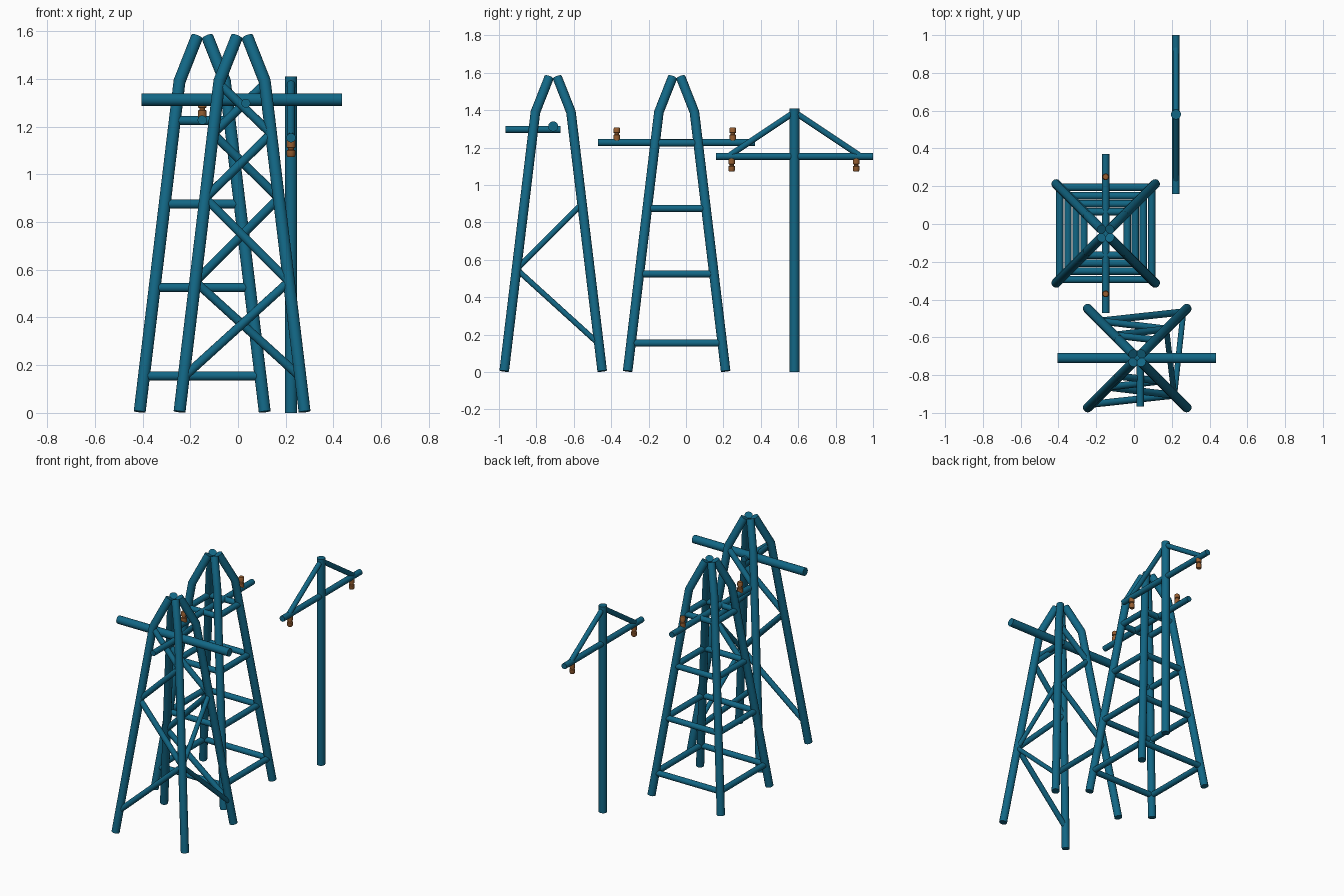
import bpy, bmesh, math
from mathutils import Vector

if "Cube" in bpy.data.objects:
    bpy.data.objects.remove(bpy.data.objects["Cube"])


def material(name, color):
    m = bpy.data.materials.new(name)
    m.diffuse_color = color
    m.use_nodes = True
    m.node_tree.nodes["Principled BSDF"].inputs["Base Color"].default_value = m.diffuse_color
    return m


BLUE = material("blue_paint", (0.006, 0.135, 0.235, 1))
BROWN = material("brown_ceramic", (0.30, 0.11, 0.03, 1))


def finish(name, mesh, mat):
    ob = bpy.data.objects.new(name, mesh)
    bpy.context.collection.objects.link(ob)
    mesh.materials.clear()
    mesh.materials.append(mat)
    for o in bpy.context.selected_objects:
        o.select_set(False)
    ob.select_set(True)
    bpy.context.view_layer.objects.active = ob
    bpy.ops.object.shade_smooth_by_angle(angle=math.radians(40))
    return ob


def tube(name, pts, r, sides=14):
    """Capped round tube along a polyline, mitred at inner points."""
    pts = [Vector(p) for p in pts]
    dirs = [(b - a).normalized() for a, b in zip(pts, pts[1:])]
    up = Vector((0, 0, 1)) if abs(dirs[0].z) < 0.9 else Vector((1, 0, 0))
    u = dirs[0].cross(up).normalized()
    v = dirs[0].cross(u)
    ring0 = [pts[0] + r * (math.cos(t) * u + math.sin(t) * v)
             for t in (2 * math.pi * k / sides for k in range(sides))]
    bm = bmesh.new()
    rings = [[bm.verts.new(p) for p in ring0]]
    for i, d in enumerate(dirs):
        n = (d + dirs[i + 1]).normalized() if i + 1 < len(dirs) else d
        # slide the previous ring along the segment onto the next joint plane
        rings.append([bm.verts.new(q.co + d * ((pts[i + 1] - q.co).dot(n) / d.dot(n)))
                      for q in rings[-1]])
    for a, b in zip(rings, rings[1:]):
        for k in range(sides):
            j = (k + 1) % sides
            bm.faces.new((a[k], a[j], b[j], b[k]))
    bm.faces.new(rings[0])
    bm.faces.new(rings[-1])
    bmesh.ops.recalc_face_normals(bm, faces=bm.faces)
    mesh = bpy.data.meshes.new(name)
    bm.to_mesh(mesh)
    bm.free()
    return finish(name, mesh, BLUE)


def insulator(name, loc, direction):
    """Lathed two-step insulator standing (+1) or hanging (-1) on an arm."""
    profile = [(0.018, 0.01), (0.018, 0.040), (0.012, 0.043), (0.012, 0.050),
               (0.018, 0.053), (0.018, 0.074), (0.014, 0.081)]
    n = 14
    bm = bmesh.new()
    rings = [[bm.verts.new((r * math.cos(2 * math.pi * k / n),
                            r * math.sin(2 * math.pi * k / n), direction * z))
              for k in range(n)] for r, z in profile]
    for a, b in zip(rings, rings[1:]):
        for k in range(n):
            j = (k + 1) % n
            bm.faces.new((a[k], a[j], b[j], b[k]))
    bm.faces.new(rings[0])
    bm.faces.new(rings[-1])
    bmesh.ops.recalc_face_normals(bm, faces=bm.faces)
    mesh = bpy.data.meshes.new(name)
    bm.to_mesh(mesh)
    bm.free()
    finish(name, mesh, BROWN).location = loc


CORNERS = [(-1, -1), (1, -1), (1, 1), (-1, 1)]
FOOT, KNEE, TOP = (0.262, 0.005), (0.095, 1.39), (0.022, 1.575)


def corner(c, sx, sy, z):
    """Point on the lower straight part of a tower leg."""
    h = FOOT[0] + (KNEE[0] - FOOT[0]) * (z - FOOT[1]) / (KNEE[1] - FOOT[1])
    return (c[0] + sx * h, c[1] + sy * h, z)


def legs(name, c):
    for i, (sx, sy) in enumerate(CORNERS):
        tube(f"{name}_leg_{i + 1}",
             [(c[0] + sx * h, c[1] + sy * h, z) for h, z in (FOOT, KNEE, TOP)], 0.0255)


# Middle tower: square rings, cross arm, standing insulators
A = (-0.15, -0.05)
legs("middle_tower", A)
for z in (0.155, 0.525, 0.875, 1.225):
    for i in range(4):
        tube(f"middle_tower_ring_{i + 1}",
             [corner(A, *CORNERS[i], z), corner(A, *CORNERS[(i + 1) % 4], z)], 0.0195)
tube("middle_tower_cross_arm", [(A[0], -0.47, 1.227), (A[0], 0.37, 1.227)], 0.0195)
for y in (-0.37, 0.25):
    insulator("standing_insulator", (A[0], y, 1.227), 1)

# Front tower: zigzag braces on front, back and right sides
B = (0.017, -0.71)
legs("front_tower", B)
levels = [0.15, 0.55, 0.90, 1.17, 1.38]
for i in range(4):
    s = -1 if i % 2 == 0 else 1
    z0, z1 = levels[i], levels[i + 1]
    tube("front_tower_front_brace", [corner(B, s, -1, z0), corner(B, -s, -1, z1)], 0.0185)
    tube("front_tower_back_brace", [corner(B, -s, 1, z0), corner(B, s, 1, z1)], 0.0185)
    if i < 2:
        tube("front_tower_side_brace", [corner(B, 1, -s, z0), corner(B, 1, s, z1)], 0.015)
tube("front_tower_cross_arm", [(-0.405, B[1], 1.313), (0.435, B[1], 1.313)], 0.027)
tube("front_tower_short_arm", [(0.033, -0.965, 1.297), (0.033, -0.67, 1.297)], 0.019)

# Single pole: cross arm, diagonal stays, hanging insulators
P = (0.222, 0.58)
tube("pole", [(*P, 0), (*P, 1.41)], 0.0265)
tube("pole_cross_arm", [(P[0], 0.16, 1.153), (P[0], 1.0, 1.153)], 0.0195)
for s in (-1, 1):
    tube("pole_stay", [(*P, 1.39), (P[0], P[1] + s * 0.345, 1.16)], 0.0165)
    insulator("hanging_insulator", (P[0], P[1] + s * 0.333 - 0.003, 1.153), -1)
